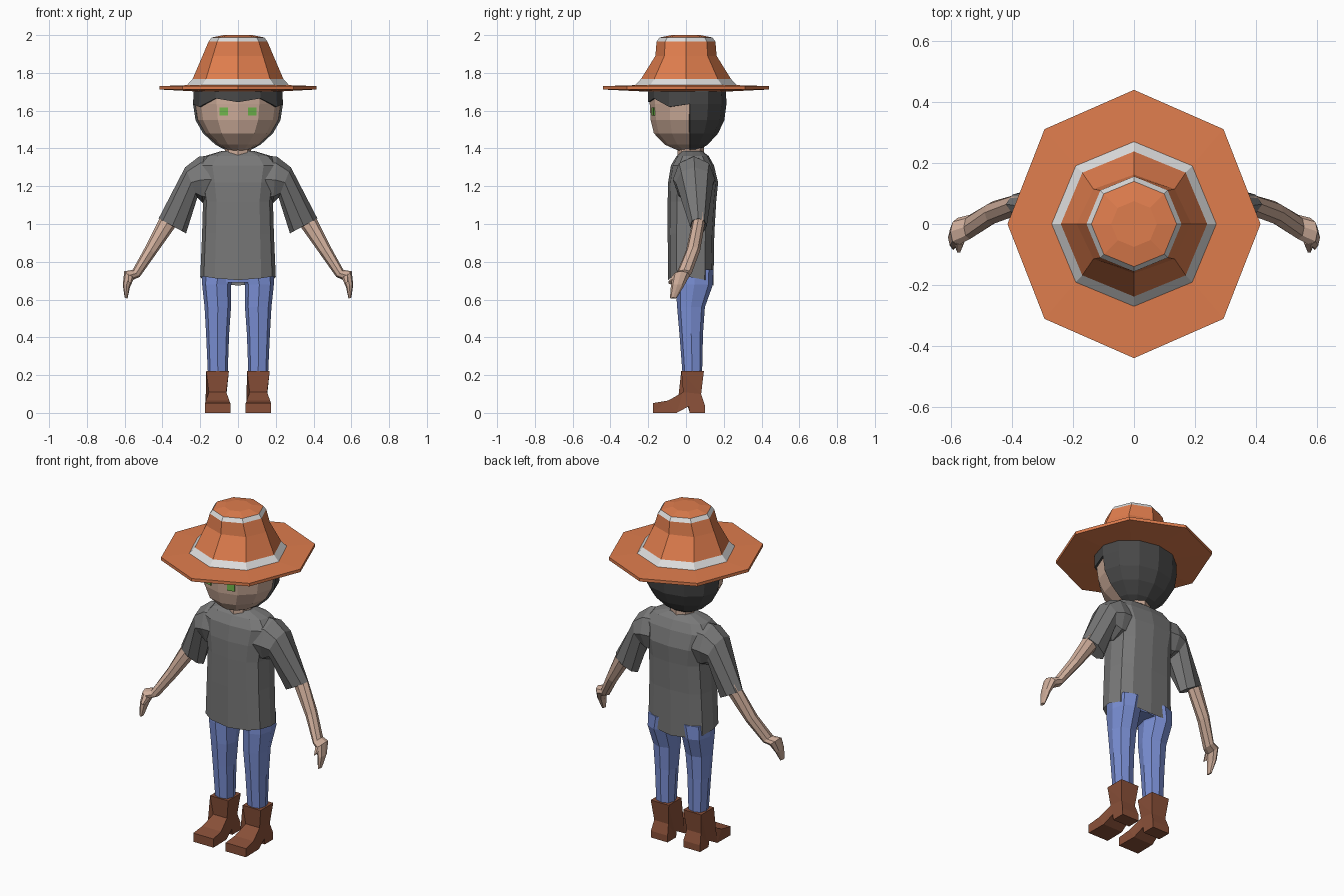
import bpy, bmesh, math
from mathutils import Vector

if "Cube" in bpy.data.objects:
    bpy.data.objects.remove(bpy.data.objects["Cube"])


def material(name, r, g, b):
    m = bpy.data.materials.new(name)
    m.diffuse_color = (r, g, b, 1)
    m.use_nodes = True
    m.node_tree.nodes["Principled BSDF"].inputs["Base Color"].default_value = m.diffuse_color
    return m


ORANGE = material("hat orange", .74, .205, .075)
WHITE = material("band white", .72, .72, .72)
SKIN = material("skin", .62, .42, .325)
HAIR = material("hair charcoal", .065, .065, .065)
SHIRT = material("shirt grey", .19, .19, .19)
JEANS = material("jeans blue", .195, .275, .66)
BOOT = material("boot brown", .25, .08, .04)
GREEN = material("eye green", .16, .46, .07)


def finish(name, bm, mats):
    bmesh.ops.recalc_face_normals(bm, faces=bm.faces)
    mesh = bpy.data.meshes.new(name)
    bm.to_mesh(mesh)
    bm.free()
    for m in mats:
        mesh.materials.append(m)
    ob = bpy.data.objects.new(name, mesh)
    bpy.context.collection.objects.link(ob)
    return ob


def loft(name, rings, mats, bands=None, caps=(True, True), keep=None):
    """Skin a list of equal rings; bands gives a material per ring gap."""
    bm = bmesh.new()
    vs = [[bm.verts.new(p) for p in r] for r in rings]
    n = len(rings[0])
    for i in range(len(vs) - 1):
        for j in range(n):
            k = (j + 1) % n
            f = bm.faces.new((vs[i][j], vs[i][k], vs[i + 1][k], vs[i + 1][j]))
            f.material_index = bands[i] if bands else 0
            if keep and not keep(i, j):
                bm.faces.remove(f)
    for cap, r in zip(caps, (vs[0], vs[-1])):
        if cap:
            bm.faces.new(r)
    return finish(name, bm, mats)


def ring(z, rx, y0, y1, n=12, cx=0, yc=None, power=1.0):
    """Level ring spanning y0..y1, widest at yc; power < 1 squares it off."""
    yc = (y0 + y1) / 2 if yc is None else yc
    pts = []
    for i in range(n):
        a = 2 * math.pi * i / n
        c, s = [math.copysign(abs(t) ** power, t) if abs(t) > 1e-6 else 0
                for t in (math.cos(a), math.sin(a))]
        pts.append(Vector((cx + rx * c, yc + s * (y1 - yc if s > 0 else yc - y0), z)))
    return pts


def slab(side, top, bot, y0, y1, n=8):
    """Tilted limb ring between an outer and an inner (x, z) point."""
    t, b = Vector((top[0], top[1])), Vector((bot[0], bot[1]))
    mid, half, yc, ry = (t + b) / 2, (t - b) / 2, (y0 + y1) / 2, (y1 - y0) / 2
    pts = []
    for i in range(n):
        a = 2 * math.pi * i / n
        p = mid + half * math.cos(a)
        pts.append(Vector((side * p.x, yc + ry * math.sin(a), p.y)))
    return pts


# Hat: brim, crown and two pale bands
hat = [(1.70, .19, .19), (1.712, .415, .44), (1.73, .415, .44), (1.735, .27, .27),
       (1.768, .24, .238), (1.89, .188, .162), (1.965, .156, .156),
       (1.987, .14, .14), (2.0, .075, .075)]
loft("hat", [ring(z, rx, -ry, ry, 8) for z, rx, ry in hat], [ORANGE, WHITE],
     bands=[0, 0, 0, 1, 0, 0, 1, 0])

# Head and hair share one ring set
head = [(1.385, .055, -.04, .06), (1.42, .12, -.12, .115), (1.48, .185, -.178, .17),
        (1.55, .225, -.195, .203), (1.635, .238, -.2, .214),
        (1.70, .235, -.2, .212), (1.76, .19, -.16, .17)]
loft("head", [ring(z, rx - .012, y0 + .008, y1 - .012, yc=.02) for z, rx, y0, y1 in head], [SKIN])
hair_rings = [ring(z, rx, y0, y1, yc=.02) for z, rx, y0, y1 in head]
for j, z in zip(range(6, 13), (1.635, 1.62, 1.665, 1.645, 1.665, 1.62, 1.635)):
    hair_rings[4][j % 12].z = z          # jagged fringe
hair = loft("hair", hair_rings, [HAIR], keep=lambda i, j: i >= 4 or j < 6)
mod = hair.modifiers.new("thickness", 'SOLIDIFY')
mod.thickness, mod.offset = .012, -1

# Eyes: thin plates on the face
for side in (-1, 1):
    bm = bmesh.new()
    bmesh.ops.create_cube(bm, size=1)
    bmesh.ops.scale(bm, vec=(.045, .009, .042), verts=bm.verts)
    eye = finish("eye", bm, [GREEN])
    eye.location = (side * .075, -.172, 1.595)
    eye.rotation_euler.z = side * math.radians(14)

loft("neck", [ring(z, .07, -.045, .095, 8) for z in (1.34, 1.41)], [SKIN])

# Shirt body with a wavy open hem
body = [(.70, .2, -.095, .145), (.95, .19, -.097, .15), (1.12, .185, -.097, .16),
        (1.22, .2, -.095, .17), (1.31, .22, -.08, .148), (1.36, .175, -.05, .12),
        (1.387, .085, -.02, .085)]
torso = [ring(z, rx, y0, y1, power=.7) for z, rx, y0, y1 in body]
for p in torso[0]:
    p.z += -.12 * (p.y - .03) - .012 + .03 * (p.x / .2) ** 2
loft("shirt", torso, [SHIRT], caps=(False, True))

# Jeans hips, tucked under the shirt
loft("hips", [ring(.69, .15, -.045, .12, 8, power=.7),
              ring(.85, .165, -.06, .12, 8, power=.7)], [JEANS])

# Boot side profile: y, z, half width
boot = [(-.025, .222, .06), (-.015, .11, .046), (-.095, .065, .062), (-.175, .052, .067),
        (-.175, 0, .067), (-.05, 0, .065), (.015, .035, .057), (.02, 0, .056),
        (.1, 0, .056), (.1, .04, .056), (.08, .1, .047), (.095, .222, .06)]

for side, tag in ((-1, "left"), (1, "right")):
    # Sleeve from shoulder to cuff
    loft(tag + "_sleeve", [slab(side, (.15, 1.36), (.13, 1.11), -.07, .15),
                           slab(side, (.205, 1.358), (.185, 1.11), -.07, .155),
                           slab(side, (.28, 1.30), (.215, 1.14), -.055, .145),
                           slab(side, (.42, 1.03), (.275, .95), .02, .11)], [SHIRT])
    # Forearm and mitten hand
    loft(tag + "_arm", [slab(side, (.39, 1.07), (.315, 1.02), .035, .10),
                        slab(side, (.415, 1.03), (.335, .98), .032, .10),
                        slab(side, (.49, .88), (.435, .84), .0, .075),
                        slab(side, (.558, .757), (.52, .72), -.05, .03),
                        slab(side, (.602, .75), (.555, .705), -.07, .02),
                        slab(side, (.61, .68), (.572, .665), -.08, -.01),
                        slab(side, (.60, .61), (.585, .605), -.085, -.05)], [SKIN])
    loft(tag + "_thumb", [slab(side, (.59, .74), (.55, .715), -.07, -.02, 6),
                          slab(side, (.585, .70), (.565, .68), -.095, -.065, 6)], [SKIN])
    # Trouser leg
    legs = [(.76, .1, .09, -.055, .145), (.68, .113, .077, -.055, .143),
            (.56, .107, .07, -.047, .1), (.42, .108, .061, -.035, .09),
            (.20, .107, .052, -.018, .085)]
    loft(tag + "_leg", [ring(z, rx, y0, y1, 8, side * cx, power=.8)
                        for z, cx, rx, y0, y1 in legs], [JEANS])
    # Boot
    bm = bmesh.new()
    a, b = [[bm.verts.new((side * .108 + s * w, y, z)) for y, z, w in boot] for s in (-1, 1)]
    ends = [bm.faces.new(a), bm.faces.new(b)]
    for i in range(len(boot)):
        k = (i + 1) % len(boot)
        bm.faces.new((a[i], a[k], b[k], b[i]))
    bmesh.ops.triangulate(bm, faces=ends)
    finish(tag + "_boot", bm, [BOOT])
